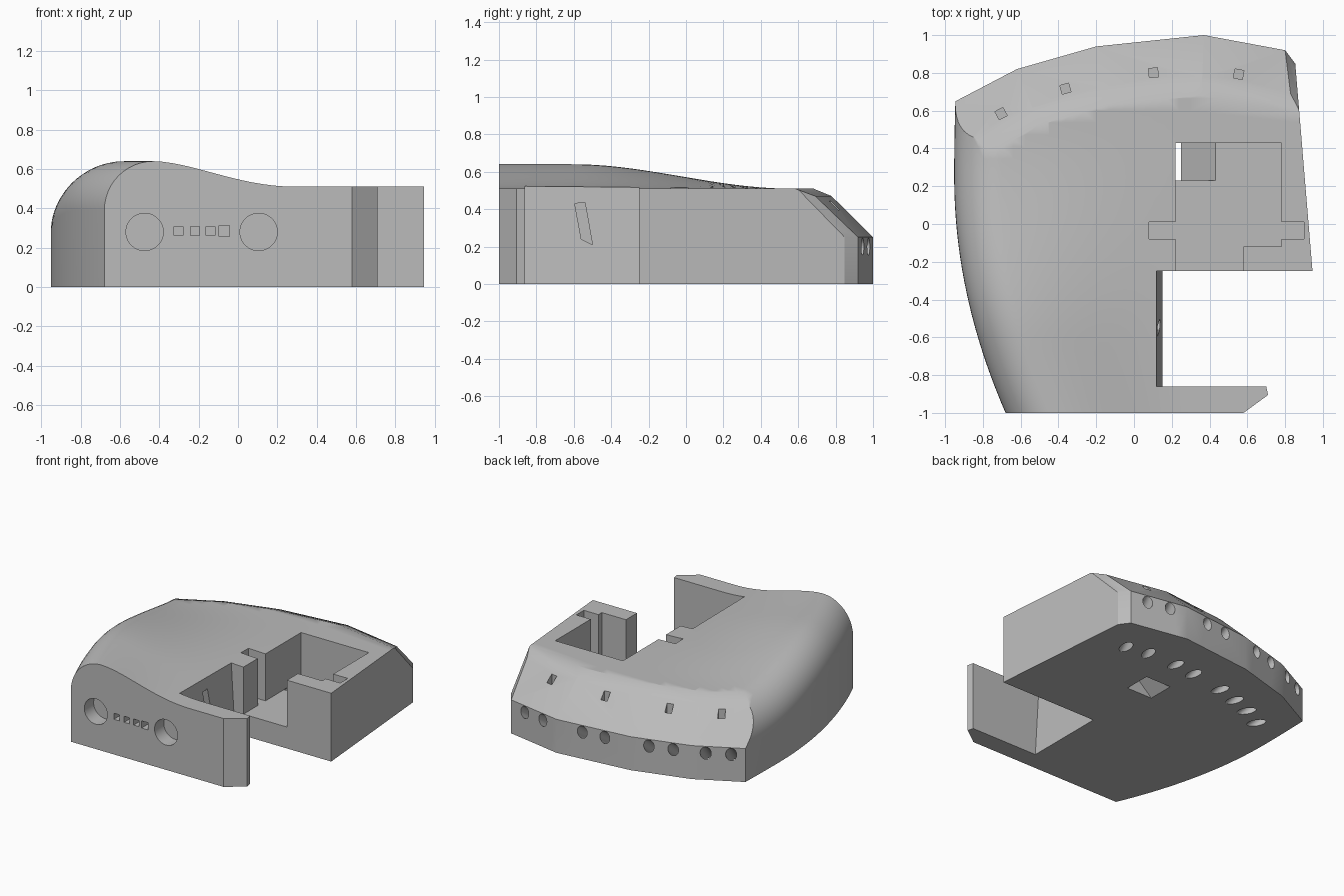
import bpy, bmesh, math
from mathutils import Vector

if "Cube" in bpy.data.objects:
    bpy.data.objects.remove(bpy.data.objects["Cube"], do_unlink=True)

grey = bpy.data.materials.new("plain_grey")
grey.use_nodes = True
grey.diffuse_color = (0.5, 0.5, 0.5, 1)
grey.node_tree.nodes["Principled BSDF"].inputs["Base Color"].default_value = (0.5, 0.5, 0.5, 1)

FLAT = 0.51      # height of the flat top
ROUND = 0.25     # radius of the long rounded shoulder


def make_object(name, bm):
    bmesh.ops.recalc_face_normals(bm, faces=bm.faces[:])
    mesh = bpy.data.meshes.new(name)
    bm.to_mesh(mesh)
    bm.free()
    mesh.materials.append(grey)
    obj = bpy.data.objects.new(name, mesh)
    bpy.context.collection.objects.link(obj)
    return obj


def loft(bm, rings):
    """Skin a list of closed rings and cap both ends."""
    rows = [[bm.verts.new(p) for p in ring] for ring in rings]
    n = len(rows[0])
    for a, b in zip(rows, rows[1:]):
        for i in range(n):
            j = (i + 1) % n
            bm.faces.new((a[i], a[j], b[j], b[i]))
    bm.faces.new(rows[0][::-1])
    bm.faces.new(rows[-1])


# Body cross-section: rounded shoulder, then a hump easing down to the flat top
def section(y):
    left = -0.952 + (0.174 if y < 0.25 else 0.04) * (y - 0.25) ** 2
    right = 0.945 - 0.083 * (y + 0.25)
    t = min(max((y + 0.6) / 1.15, 0), 1)
    hump = 0.13 * (1 - t * t * (3 - 2 * t))
    crest, base = left + ROUND, FLAT + hump - ROUND
    pts = [(left, y, 0)]
    for i in range(13):
        a = math.pi / 2 * i / 12
        pts.append((crest - ROUND * math.cos(a), y, base + ROUND * math.sin(a)))
    for i in range(1, 17):
        s = i / 16
        z = FLAT + hump * (0.5 + 0.5 * math.cos(math.pi * s ** 0.85))
        pts.append((crest + (0.3 - crest) * s, y, z))
    return pts + [(right, y, FLAT), (right, y, 0)]


bm = bmesh.new()
loft(bm, [section(-1 + 2.05 * i / 32) for i in range(33)])


def slice_off(point, normal):
    cut = bmesh.ops.bisect_plane(bm, geom=bm.verts[:] + bm.edges[:] + bm.faces[:],
                                 plane_co=point, plane_no=normal, clear_outer=True)
    edges = [e for e in cut["geom_cut"] if isinstance(e, bmesh.types.BMEdge)]
    bmesh.ops.holes_fill(bm, edges=edges, sides=0)


# Faceted back: upright wall, sloped chamfer and softened upper edge per segment
back = [Vector(p) for p in ((-0.945, 0.65, 0), (-0.62, 0.82, 0), (-0.2, 0.94, 0),
                            (0.37, 1.0, 0), (0.8, 0.92, 0), (0.845, 0.86, 0))]
up = Vector((0, 0, 1))
segments = []
for k, (a, b) in enumerate(zip(back, back[1:])):
    along = (b - a).normalized()
    out = up.cross(along)
    corner = k == 4
    slice_off(a, out)
    slice_off(a + up * 0.25, out + up * (0.52 if corner else 1))
    if not corner:
        slice_off(a - out * 0.22 + up * 0.47, out + up * 2.41)
        segments.append(((a + b) / 2, along, out))

body = make_object("body_shell", bm)


# Cutters
def carve(name, bottom, top):
    cb = bmesh.new()
    loft(cb, [bottom, top])
    tool = make_object(name, cb)
    tool.hide_render = True
    mod = body.modifiers.new(name, "BOOLEAN")
    mod.operation = "DIFFERENCE"
    mod.solver = "EXACT"
    mod.object = tool
    bpy.context.view_layer.objects.active = body
    bpy.ops.object.modifier_apply(modifier=name)
    bpy.data.objects.remove(tool, do_unlink=True)


def at(plan, z):
    return [(x, y, z) for x, y in plan]


def ngon(c, u, v, r, n):
    angles = [2 * math.pi * (i + 0.5) / n for i in range(n)]
    return [c + u * (r * math.cos(a)) + v * (r * math.sin(a)) for a in angles]


def rect(x0, x1, y0, y1):
    return [(x0, y0), (x1, y0), (x1, y1), (x0, y1)]


# Side notch that leaves the front plate standing free
def notch(wall):
    return [(wall, -0.25), (1.2, -0.25), (1.2, -1.1), (0.445, -1.1),
            (0.58, -1), (0.71, -0.905), (0.7, -0.86), (wall, -0.86)]


carve("side_notch", at(notch(0.156), -0.1), at(notch(0.109), 0.7))

# Stepped pocket, open to the notch
pocket = [(0.22, 0.43), (0.78, 0.43), (0.78, 0.01), (0.9, 0.01), (0.9, -0.08),
          (0.78, -0.08), (0.78, -0.12), (0.58, -0.12), (0.58, -0.3), (0.22, -0.3),
          (0.22, -0.08), (0.08, -0.08), (0.08, 0.01), (0.22, 0.01)]
carve("pocket", at(pocket, 0.16), at(pocket, 0.8))

# Slanted passage from the pocket floor to the underside
carve("floor_passage", at(rect(-0.005, 0.205, 0.23, 0.429), -0.04),
      at(rect(0.225, 0.435, 0.23, 0.429), 0.164))

# Round and square front openings
X, Y = Vector((1, 0, 0)), Vector((0, 1, 0))
for i, x in enumerate((-0.475, 0.105)):
    c = Vector((x, -1.1, 0.28))
    carve(f"round_port_{i}", ngon(c, X, up, 0.095, 40), ngon(c + Y * 0.21, X, up, 0.095, 40))
for i, x in enumerate((-0.303, -0.218, -0.14, -0.07)):
    c = Vector((x, -1.1, 0.285))
    r = 0.038 if i == 3 else 0.032
    carve(f"square_port_{i}", ngon(c, X, up, r, 4), ngon(c + Y * 0.21, X, up, r, 4))

# Slanted slot in the notch wall
slot = [(-0.595, 0.43), (-0.54, 0.435), (-0.5, 0.21), (-0.56, 0.24)]
carve("wall_slot", [(0.03, y, z) for y, z in slot], [(0.3, y, z) for y, z in slot])

# Per back segment: two round tunnels down to the underside and one square slot
for k, (mid, along, out) in enumerate(segments):
    axis = (out * 0.3 + up * 0.2).normalized()
    side = axis.cross(along)
    for s in (-1, 1):
        c = mid + along * (s * 0.087) + up * 0.2
        carve(f"tunnel_{k}_{s}", ngon(c - axis * 0.5, along, side, 0.038, 24),
              ngon(c + axis * 0.1, along, side, 0.038, 24))
    c = mid - out * 0.17
    carve(f"top_slot_{k}", ngon(c + up * 0.24, along, out, 0.034, 4),
          ngon(c + up * 0.7, along, out, 0.034, 4))

# Shading
bpy.ops.object.select_all(action="DESELECT")
body.select_set(True)
bpy.context.view_layer.objects.active = body
bpy.ops.object.shade_smooth_by_angle(angle=math.radians(28))
weighted = body.modifiers.new("weighted_normals", "WEIGHTED_NORMAL")
weighted.keep_sharp = True
